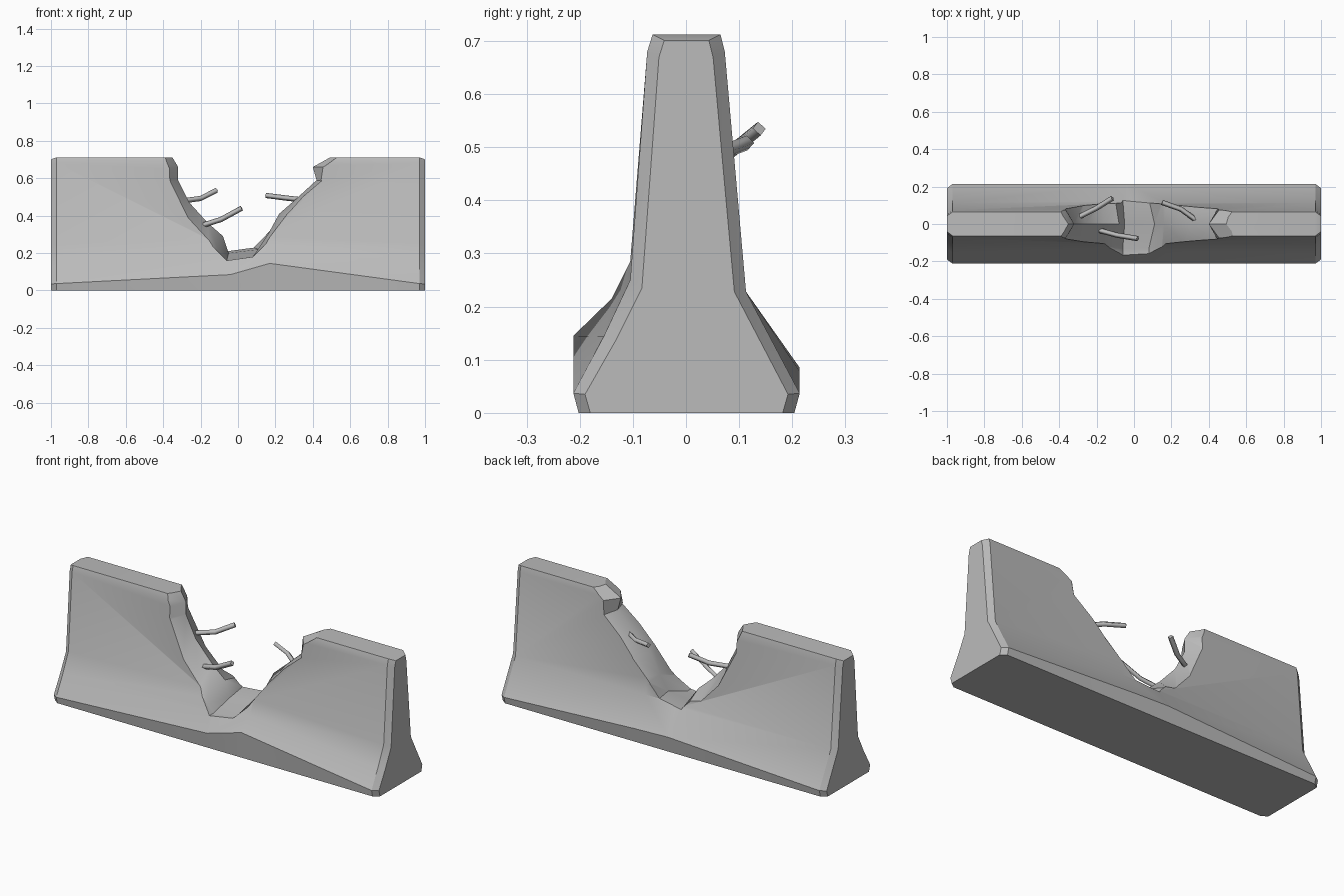
import bpy, bmesh, math
from mathutils import Vector

cube = bpy.data.objects.get("Cube")
if cube:
    bpy.data.objects.remove(cube, do_unlink=True)


def material(name, color):
    m = bpy.data.materials.new(name)
    m.use_nodes = True
    m.diffuse_color = color
    m.node_tree.nodes["Principled BSDF"].inputs["Base Color"].default_value = color
    return m


concrete = material("concrete grey", (0.5, 0.5, 0.5, 1))


def loft(name, rings):
    """Skin closed rings of equal length and cap both ends."""
    bm = bmesh.new()
    loops = [[bm.verts.new(p) for p in ring] for ring in rings]
    n = len(loops[0])
    for a, b in zip(loops, loops[1:]):
        for i in range(n):
            j = (i + 1) % n
            bm.faces.new((a[i], a[j], b[j], b[i]))
    bm.faces.new(loops[0])
    bm.faces.new(loops[-1])
    bmesh.ops.recalc_face_normals(bm, faces=bm.faces)
    mesh = bpy.data.meshes.new(name)
    bm.to_mesh(mesh)
    bm.free()
    ob = bpy.data.objects.new(name, mesh)
    bpy.context.collection.objects.link(ob)
    mesh.materials.append(concrete)
    return ob


# Barrier cross-section; the foot heights and front waist vary along the length
def section(x, front_foot, back_foot, waist, inset=0.0):
    knee_y = -0.155 if front_foot < 0.12 else -0.14
    knee_z = (front_foot + waist) / 2
    side = [(-0.202, 0), (-0.212, front_foot), (knee_y, knee_z), (-0.105, waist),
            (-0.073, 0.68), (-0.063, 0.712), (0.065, 0.712), (0.073, 0.68),
            (0.113, 0.228), (0.214, back_foot), (0.204, 0)]
    ring = []
    for y, z in side:
        y -= math.copysign(inset, y)
        if z > 0.6:
            z -= inset * 0.5
        ring.append((x, y, z))
    return ring


barrier = loft("concrete_barrier", [
    section(-1, 0.035, 0.035, 0.235, 0.022),
    section(-0.97, 0.037, 0.037, 0.25),
    section(-0.04, 0.085, 0.085, 0.275),
    section(0.17, 0.145, 0.078, 0.285),
    section(0.97, 0.037, 0.037, 0.25),
    section(1, 0.035, 0.035, 0.235, 0.022)])

# Broken gap: outline (x, z) on the faces, and on the ridge along the middle
face_line = [(-0.42, 0.76), (-0.37, 0.65), (-0.37, 0.59), (-0.27, 0.38),
             (-0.17, 0.27), (-0.10, 0.20), (-0.06, 0.16), (0.08, 0.18),
             (0.15, 0.25), (0.27, 0.41), (0.35, 0.50), (0.45, 0.585),
             (0.46, 0.66), (0.60, 0.76)]
ridge_line = [(-0.38, 0.76), (-0.32, 0.66), (-0.32, 0.59), (-0.26, 0.47),
              (-0.16, 0.36), (-0.08, 0.29), (-0.05, 0.20), (0.11, 0.22),
              (0.16, 0.30), (0.22, 0.41), (0.30, 0.48), (0.42, 0.59),
              (0.40, 0.66), (0.58, 0.76)]


def face_ring(side, outer):
    ring = []
    for i, (x, z) in enumerate(face_line):
        y = 0.35 if outer else 0.148 - 0.1 * z
        lift = 0.05 if side > 0 and 5 <= i <= 8 else 0
        ring.append((x, side * y, z + lift))
    return ring


cutter = loft("gap_cutter", [
    face_ring(-1, True), face_ring(-1, False),
    [(x, 0, z) for x, z in ridge_line],
    face_ring(1, False), face_ring(1, True)])
cutter.hide_render = True

cut = barrier.modifiers.new("gap", "BOOLEAN")
cut.operation = "DIFFERENCE"
cut.solver = "EXACT"
cut.object = cutter
bpy.context.view_layer.objects.active = barrier
barrier.select_set(True)
bpy.ops.object.modifier_apply(modifier=cut.name)
bpy.data.objects.remove(cutter, do_unlink=True)
bpy.ops.object.shade_smooth_by_angle(angle=math.radians(30))


# Bent reinforcing bars sticking out of the broken edges
def bar(name, points):
    curve = bpy.data.curves.new(name, "CURVE")
    curve.dimensions = "3D"
    curve.bevel_depth = 0.014
    curve.bevel_resolution = 0
    curve.use_fill_caps = True
    line = curve.splines.new("POLY")
    line.points.add(len(points) - 1)
    for p, co in zip(line.points, points):
        p.co = Vector((*co, 1))
    curve.materials.append(concrete)
    ob = bpy.data.objects.new(name, curve)
    bpy.context.collection.objects.link(ob)


bar("upper_right_bar", [(-0.29, 0.04, 0.48), (-0.20, 0.085, 0.492), (-0.115, 0.138, 0.535)])
bar("lower_right_bar", [(-0.20, -0.03, 0.345), (-0.09, -0.06, 0.38), (0.02, -0.078, 0.44)])
bar("left_bar", [(0.15, 0.115, 0.508), (0.25, 0.08, 0.495), (0.34, 0.015, 0.485)])
